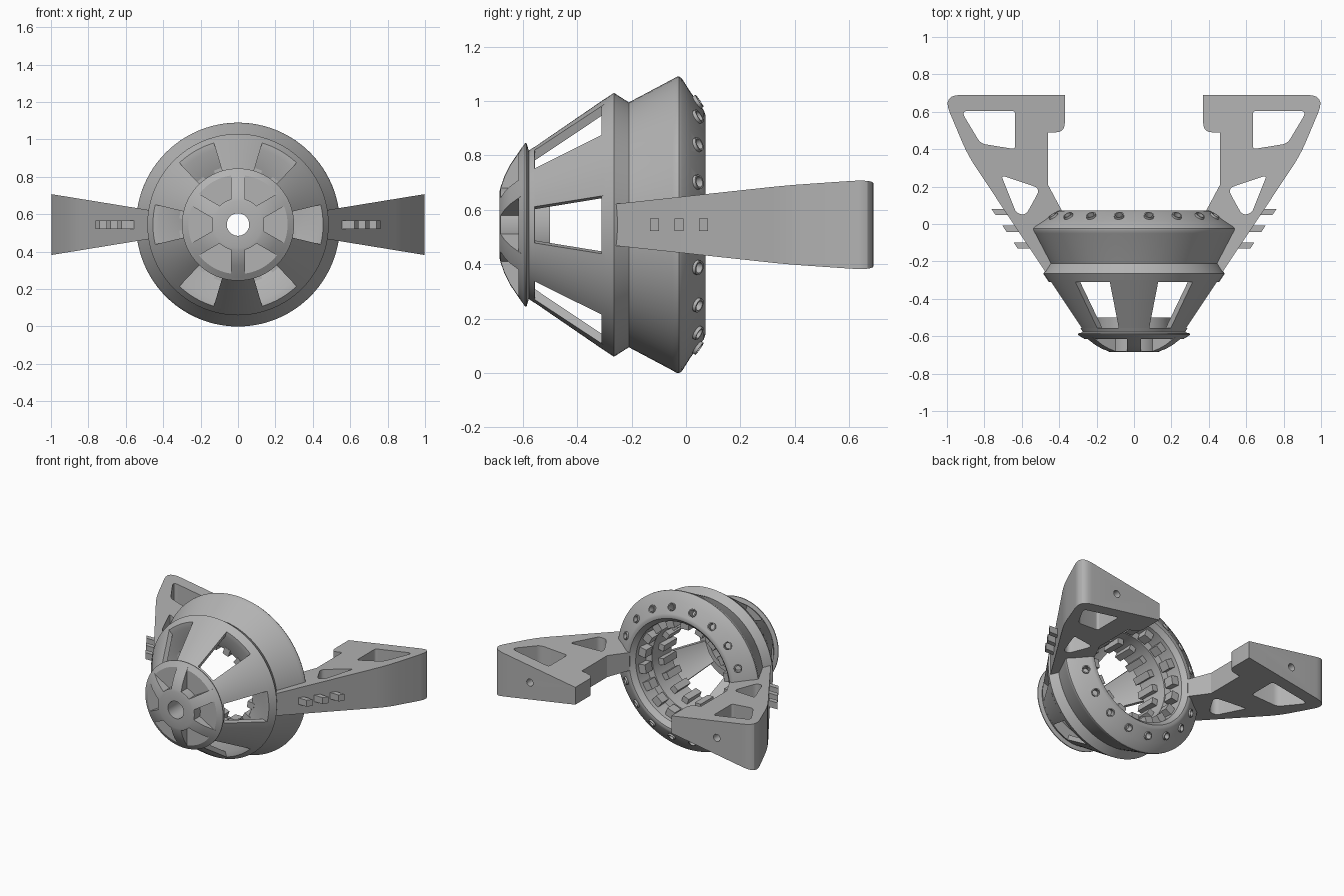
import bpy, bmesh, math
from mathutils import Matrix, Vector

cube = bpy.data.objects.get("Cube")
if cube:
    bpy.data.objects.remove(cube, do_unlink=True)

CZ = 0.545          # height of the main axis, which runs along y
SLOPE = 0.163       # arm half height grows with distance from the centre

grey = bpy.data.materials.new("plain grey")
grey.use_nodes = True
grey.diffuse_color = (0.45, 0.45, 0.45, 1)
grey.node_tree.nodes["Principled BSDF"].inputs["Base Color"].default_value = (0.45, 0.45, 0.45, 1)


def finish(name, mesh):
    mesh.materials.clear()
    mesh.materials.append(grey)
    mesh.shade_smooth()
    mesh.set_sharp_from_angle(angle=math.radians(28))
    ob = bpy.data.objects.new(name, mesh)
    bpy.context.collection.objects.link(ob)
    return ob


def from_bmesh(name, bm):
    bmesh.ops.recalc_face_normals(bm, faces=bm.faces)
    mesh = bpy.data.meshes.new(name)
    bm.to_mesh(mesh)
    bm.free()
    return finish(name, mesh)


def sweep(bm, profile, centre=0, half=None, steps=96):
    """Revolve a closed (radius, y) profile; half(r) limits it to a sector."""
    rings = []
    count = steps if half is None else steps + 1
    for i in range(count):
        ring = []
        for r, y in profile:
            a = 2 * math.pi * i / steps if half is None else centre + (2 * i / steps - 1) * half(r)
            ring.append(bm.verts.new((r * math.cos(a), y, CZ + r * math.sin(a))))
        rings.append(ring)
    n = len(profile)
    for i in range(steps):
        a, b = rings[i], rings[(i + 1) % count]
        for j in range(n):
            k = (j + 1) % n
            bm.faces.new((a[j], a[k], b[k], b[j]))
    if half:
        bm.faces.new(rings[0])
        bm.faces.new(rings[-1])


def lathe(name, profile):
    bm = bmesh.new()
    sweep(bm, profile)
    return from_bmesh(name, bm)


def six_sectors(name, profile, half):
    bm = bmesh.new()
    for k in range(6):
        sweep(bm, profile, math.radians(30 + 60 * k), half, 12)
    return from_bmesh(name, bm)


def cut(ob, cutter):
    """Subtract the cutter, keep the result and drop the cutter."""
    cutter.hide_render = True
    mod = ob.modifiers.new("cut", 'BOOLEAN')
    mod.operation = 'DIFFERENCE'
    mod.solver = 'EXACT'
    mod.object = cutter
    bpy.context.view_layer.update()
    dg = bpy.context.evaluated_depsgraph_get()
    mesh = bpy.data.meshes.new_from_object(ob.evaluated_get(dg))
    name = ob.name
    bpy.data.objects.remove(ob, do_unlink=True)
    bpy.data.objects.remove(cutter, do_unlink=True)
    return finish(name, mesh)


# Main ring with its flange, groove, bevelled back and stepped bore
ring = lathe("main_ring", [
    (0.455, -0.31), (0.485, -0.265), (0.45, -0.21), (0.535, -0.05), (0.544, -0.035),
    (0.545, -0.025), (0.538, -0.015), (0.49, 0.015), (0.42, 0.066), (0.405, 0.071),
    (0.39, 0.07), (0.36, 0.04), (0.35, -0.06), (0.31, -0.07), (0.295, -0.26), (0.42, -0.31)])

# Sockets around the bevelled back: bores and raised lips
normal = Vector((0.57, 0.82, 0)).normalized()


def socket_frames():
    for k in range(18):
        spin = Matrix.Translation((0, 0, CZ)) @ Matrix.Rotation(math.radians(20 * k), 4, 'Y')
        tilt = normal.to_track_quat('Z', 'Y').to_matrix().to_4x4()
        yield spin @ Matrix.Translation((0.456, 0.0395, 0)) @ tilt


bores, lips = bmesh.new(), bmesh.new()
for frame in socket_frames():
    bmesh.ops.create_cone(bores, cap_ends=True, segments=16, radius1=0.02, radius2=0.02,
                          depth=0.08, matrix=frame)
    loops = []
    for r, z in ((0.027, -0.01), (0.027, 0.012), (0.02, 0.012), (0.02, -0.01)):
        loops.append([lips.verts.new(frame @ Vector((r * math.cos(t * math.pi / 8),
                                                     r * math.sin(t * math.pi / 8), z)))
                      for t in range(16)])
    for a, b in zip(loops, loops[1:] + loops[:1]):
        for t in range(16):
            u = (t + 1) % 16
            lips.faces.new((a[t], a[u], b[u], b[t]))
cut(ring, from_bmesh("socket_cutter", bores))
from_bmesh("socket_lips", lips)

# Six struts leaving windows between them
six_sectors("cage_struts", [(0.24, -0.565), (0.277, -0.57), (0.462, -0.3), (0.425, -0.3)],
            lambda r: math.radians(16.5))

# Front cap: base with pocket floor, hub and six spokes
lathe("cap_base", [(0.06, -0.55), (0.06, -0.615), (0.265, -0.615), (0.3, -0.592), (0.3, -0.586),
                   (0.273, -0.578), (0.287, -0.556), (0.2, -0.555), (0.2, -0.5),
                   (0.17, -0.5), (0.17, -0.55)])
lathe("cap_hub", [(0.06, -0.6), (0.06, -0.685), (0.125, -0.685), (0.14, -0.681), (0.14, -0.6)])
six_sectors("cap_spokes", [(0.12, -0.605), (0.12, -0.685), (0.14, -0.681), (0.18, -0.667),
                           (0.22, -0.647), (0.286, -0.602)], lambda r: math.asin(0.038 / r))

# Two rows of gripping teeth inside the bore
for name, radius, y, size in (("rear_teeth", 0.335, -0.02, (0.06, 0.07, 0.06)),
                              ("inner_teeth", 0.29, -0.2, (0.05, 0.14, 0.045))):
    bm = bmesh.new()
    for k in range(18):
        m = (Matrix.Translation((0, y, CZ)) @ Matrix.Rotation(math.radians(20 * k + 10), 4, 'Y')
             @ Matrix.Translation((radius, 0, 0)) @ Matrix.Diagonal((*size, 1)))
        bmesh.ops.create_cube(bm, size=1, matrix=m)
    from_bmesh(name, bm)


def rounded(points):
    """Replace each (x, y, radius) corner by a short curve."""
    out = []
    for i, (x, y, r) in enumerate(points):
        p = Vector((x, y))
        if r == 0:
            out.append(p)
            continue
        a, b = (p + (Vector(points[j % len(points)][:2]) - p).normalized() * r for j in (i - 1, i + 1))
        for s in range(7):
            t = s / 6
            out.append(a * (1 - t) ** 2 + p * 2 * t * (1 - t) + b * t * t)
    return out


# Arm outline with two openings, seen from above
outline = [(0.37, 0.69, 0), (1.025, 0.69, 0.1), (0.89, 0.37, 0.08), (0.468, -0.265, 0),
           (0.43, -0.24, 0), (0.43, -0.1, 0), (0.4, 0.04, 0), (0.385, 0.07, 0),
           (0.46, 0.21, 0), (0.46, 0.49, 0), (0.37, 0.49, 0.05)]
upper_opening = [(0.635, 0.605, 0.02), (0.635, 0.4, 0.02), (0.82, 0.43, 0.03), (0.925, 0.605, 0.04)]
lower_opening = [(0.71, 0.26, 0.02), (0.5, 0.19, 0.04), (0.58, 0.045, 0.03), (0.63, 0.06, 0.02)]

curve = bpy.data.curves.new("arm_outline", 'CURVE')
curve.dimensions = '2D'
curve.fill_mode = 'BOTH'
curve.extrude = 0.5
for loop in (outline, upper_opening, lower_opening):
    pts = rounded(loop)
    spline = curve.splines.new('POLY')
    spline.points.add(len(pts) - 1)
    for sp, p in zip(spline.points, pts):
        sp.co = (p.x, p.y, 0, 1)
    spline.use_cyclic_u = True
helper = bpy.data.objects.new("arm_outline", curve)
bpy.context.collection.objects.link(helper)
bpy.context.view_layer.update()
flat = bpy.data.meshes.new_from_object(helper.evaluated_get(bpy.context.evaluated_depsgraph_get()))
bpy.data.objects.remove(helper, do_unlink=True)

bm = bmesh.new()
bm.from_mesh(flat)
bmesh.ops.remove_doubles(bm, verts=bm.verts, dist=0.0001)
for v in bm.verts:
    v.co.z = CZ + math.copysign(SLOPE * v.co.x, v.co.z)
arm = from_bmesh("left_arm", bm)

# Mounting hole through the back wall of the arm
bm = bmesh.new()
bmesh.ops.create_cone(bm, cap_ends=True, segments=20, radius1=0.025, radius2=0.025, depth=0.14,
                      matrix=Matrix.Translation((0.72, 0.65, CZ)) @ Matrix.Rotation(math.pi / 2, 4, 'X'))
arm = cut(arm, from_bmesh("mount_cutter", bm))

# Three slanted pegs on the outer side of the arm
bm = bmesh.new()
for y in (-0.115, -0.025, 0.065):
    surface = 0.468 + 0.664 * (y + 0.265)
    m = Matrix.Translation((surface + 0.02, y, CZ)) @ Matrix.Diagonal((0.09, 0.033, 0.045, 1))
    for v in bmesh.ops.create_cube(bm, size=1, matrix=m)["verts"]:
        v.co.x += 0.664 * (v.co.y - y)
pegs = from_bmesh("left_pegs", bm)

# Mirror arm and pegs to the right
for ob in (arm, pegs):
    bm = bmesh.new()
    bm.from_mesh(ob.data)
    bmesh.ops.scale(bm, vec=(-1, 1, 1), verts=bm.verts)
    bmesh.ops.reverse_faces(bm, faces=bm.faces)
    from_bmesh(ob.name.replace("left", "right"), bm)
